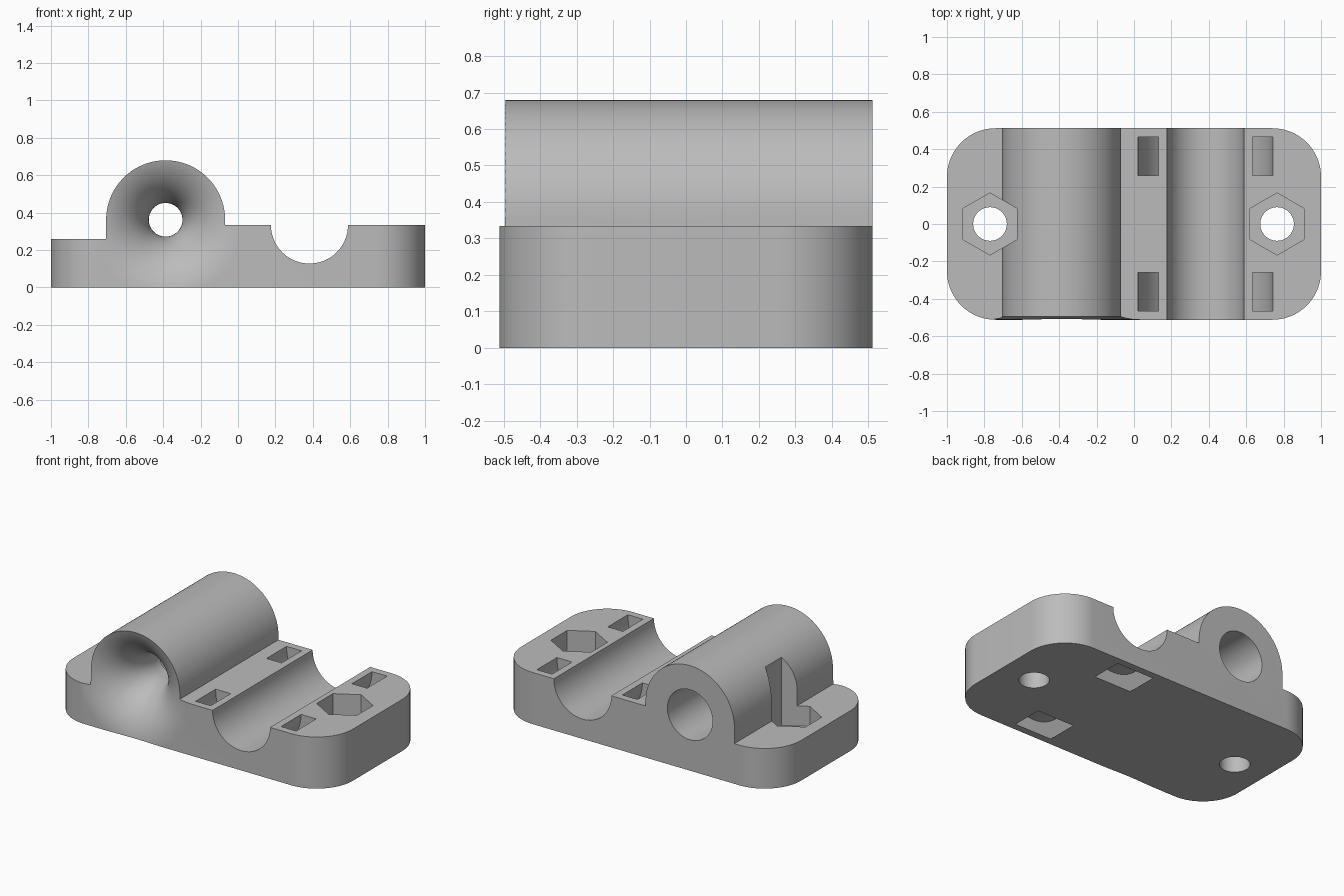
import bpy, bmesh
from math import sin, cos, pi, sqrt
from mathutils import Vector, Matrix

if "Cube" in bpy.data.objects:
    bpy.data.objects.remove(bpy.data.objects["Cube"], do_unlink=True)

grey = bpy.data.materials.new("plain grey")
grey.use_nodes = True
colour = (0.5, 0.5, 0.5, 1)
grey.diffuse_color = colour
grey.node_tree.nodes["Principled BSDF"].inputs["Base Color"].default_value = colour

HALF_DEPTH = 0.512
TUBE_X, TUBE_Z, TUBE_R = -0.387, 0.362, 0.318
ROD_X, ROD_R, DECK = 0.382, 0.206, 0.334
LOW_DECK = 0.26


def arc(cx, cy, r, start, end, steps):
    """Points on an arc, angles in half turns."""
    angles = [pi * (start + (end - start) * i / steps) for i in range(steps + 1)]
    return [(cx + r * cos(a), cy + r * sin(a)) for a in angles]


def finish(name, bm):
    bmesh.ops.recalc_face_normals(bm, faces=bm.faces[:])
    mesh = bpy.data.meshes.new(name)
    bm.to_mesh(mesh)
    bm.free()
    mesh.materials.append(grey)
    obj = bpy.data.objects.new(name, mesh)
    bpy.context.collection.objects.link(obj)
    return obj


def prism(name, outline, low, high, along):
    """Extrude an outline along z (outline in xy) or y (outline in xz)."""
    place = (lambda p: (p[0], p[1], low)) if along == "z" else (lambda p: (p[0], low, p[1]))
    travel = (0, 0, high - low) if along == "z" else (0, high - low, 0)
    bm = bmesh.new()
    face = bm.faces.new([bm.verts.new(place(p)) for p in outline])
    result = bmesh.ops.extrude_face_region(bm, geom=[face])
    verts = [v for v in result["geom"] if isinstance(v, bmesh.types.BMVert)]
    bmesh.ops.translate(bm, verts=verts, vec=travel)
    return finish(name, bm)


def lathe(name, profile, steps=72):
    """Revolve (radius, y) points round the tube axis."""
    bm = bmesh.new()
    verts = [bm.verts.new((r, y, 0)) for r, y in profile]
    edges = [bm.edges.new(pair) for pair in zip(verts, verts[1:])]
    bmesh.ops.spin(bm, geom=verts + edges, cent=(0, 0, 0), axis=(0, 1, 0),
                   angle=2 * pi, steps=steps)
    bmesh.ops.remove_doubles(bm, verts=bm.verts[:], dist=1e-5)
    bmesh.ops.transform(bm, matrix=Matrix.Translation((TUBE_X, 0, TUBE_Z)), verts=bm.verts[:])
    return finish(name, bm)


def combine(body, cutter, operation="DIFFERENCE"):
    mod = body.modifiers.new("cut", "BOOLEAN")
    mod.object, mod.operation, mod.solver = cutter, operation, "EXACT"
    bpy.context.view_layer.objects.active = body
    bpy.ops.object.modifier_apply(modifier=mod.name)
    bpy.data.objects.remove(cutter, do_unlink=True)


# Side profile: plate with a rod groove and a round-topped tube block
profile = [(1.1, 0), (1.1, DECK)]
profile += arc(ROD_X, DECK, ROD_R, 0, -1, 40)
profile += [(TUBE_X + TUBE_R, DECK)]
profile += arc(TUBE_X, TUBE_Z, TUBE_R, 0, 1, 56)
profile += [(TUBE_X - TUBE_R, LOW_DECK), (-1.1, LOW_DECK), (-1.1, 0)]
body = prism("clamp_body", profile, -0.7, 0.7, "y")

# Rounded plan outline
corner = 0.26
cx, cy = 1 - corner, HALF_DEPTH - corner
plan = []
for i, (sx, sy) in enumerate([(1, 1), (-1, 1), (-1, -1), (1, -1)]):
    plan += arc(sx * cx, sy * cy, corner, i / 2, i / 2 + 0.5, 18)
combine(body, prism("plan_cutter", plan, -0.2, 1, "z"), "INTERSECT")

# Flared mouth, narrow throat and wider rear bore
throat, flare, bore = 0.09, 0.33, 0.162
passage = [(0, -0.7), (throat + flare, -0.7)]
passage += arc(throat + flare, flare - HALF_DEPTH, flare, 1.5, 1, 28)
passage += [(throat, -0.12), (bore, -0.12), (bore, 0.7), (0, 0.7)]
combine(body, lathe("passage_cutter", passage))

# Bolt holes with hexagonal nut pockets
for x in (-0.77, 0.765):
    hexagon = arc(x, 0, 0.166, 1 / 6, 11 / 6, 5)
    combine(body, prism("nut_cutter", hexagon, 0.13, 0.9, "z"))
    combine(body, prism("bolt_cutter", arc(x, 0, 0.09, 0, 2, 40)[:-1], -0.1, 0.2, "z"))

# Curved strap channels that loop under the groove
for y in (-0.465, 0.26):
    outer = arc(ROD_X, DECK, 0.36, 0, -1, 40)
    inner = arc(ROD_X, DECK, 0.252, -1, 0, 40)
    rise = DECK + 0.1
    channel = [(ROD_X + 0.36, rise)] + outer + [(ROD_X - 0.36, rise), (ROD_X - 0.252, rise)]
    channel += inner + [(ROD_X + 0.252, rise)]
    combine(body, prism("strap_cutter", channel, y, y + 0.205, "y"))

bpy.ops.object.select_all(action="DESELECT")
body.select_set(True)
bpy.context.view_layer.objects.active = body
bpy.ops.object.shade_smooth_by_angle(angle=pi / 6)
